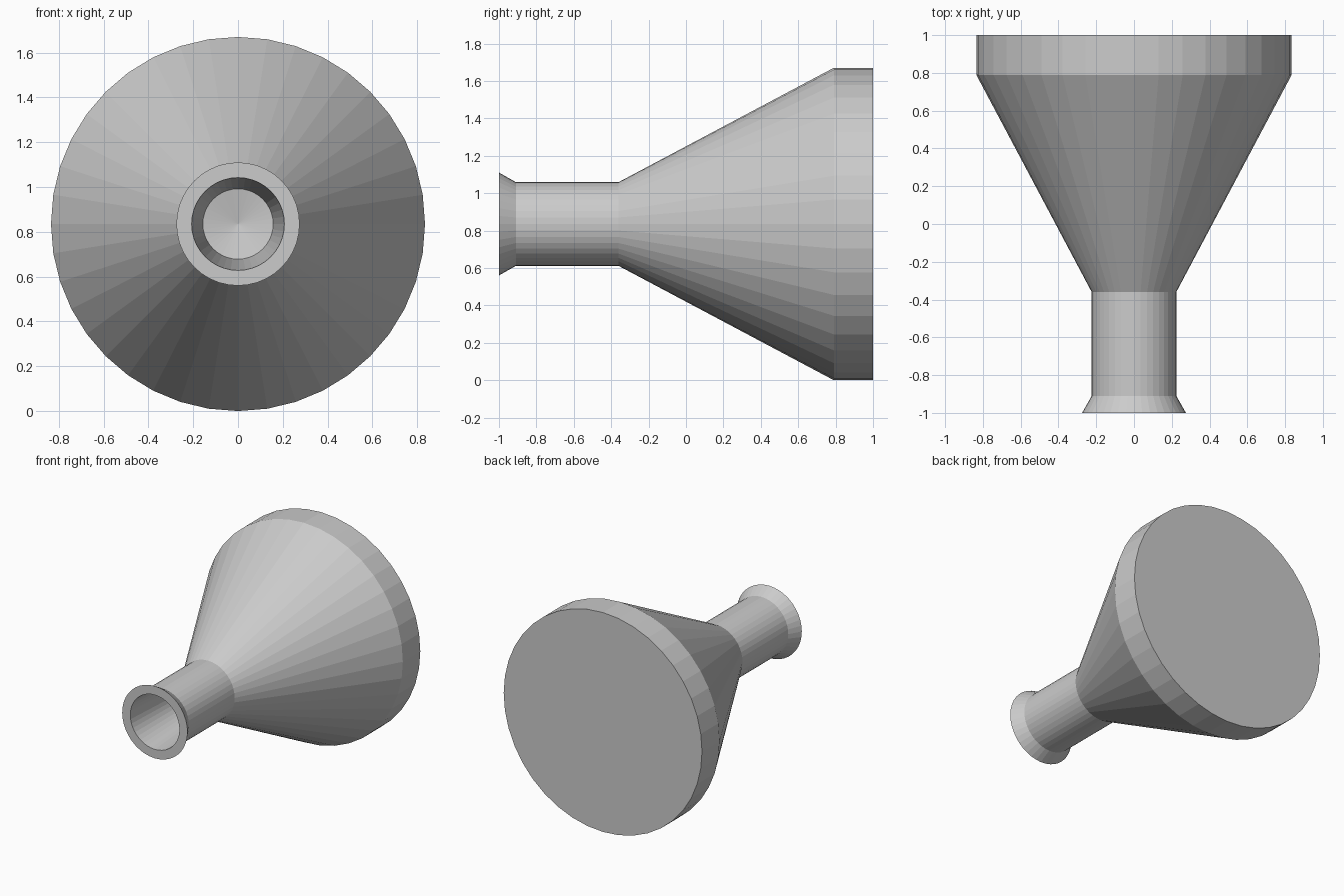
import bpy, bmesh, math

if "Cube" in bpy.data.objects:
    bpy.data.objects.remove(bpy.data.objects["Cube"])

SIDES = 40
CENTRE_Z = 0.835


def lathe(name, profile):
    """Revolve (y, radius) points about the horizontal y axis; radius 0 is a pole."""
    bm = bmesh.new()
    rings = []
    for y, r in profile:
        if r == 0:
            rings.append([bm.verts.new((0, y, 0))])
            continue
        angles = [2 * math.pi * i / SIDES for i in range(SIDES)]
        rings.append([bm.verts.new((r * math.cos(a), y, r * math.sin(a))) for a in angles])
    for a, b in zip(rings, rings[1:]):
        for i in range(SIDES):
            j = (i + 1) % SIDES
            if len(a) == 1:
                bm.faces.new((a[0], b[i], b[j]))
            elif len(b) == 1:
                bm.faces.new((a[i], b[0], a[j]))
            else:
                bm.faces.new((a[i], b[i], b[j], a[j]))
    bmesh.ops.recalc_face_normals(bm, faces=bm.faces)
    mesh = bpy.data.meshes.new(name)
    bm.to_mesh(mesh)
    bm.free()
    obj = bpy.data.objects.new(name, mesh)
    obj.location.z = CENTRE_Z
    bpy.context.collection.objects.link(obj)
    return obj


# Closed shell: blind tapered bore, flared lip, neck, cone, rim and flat back
lathe("funnel_body", [
    (-0.33, 0),
    (-0.36, 0.157),
    (-1.0, 0.207),
    (-1.0, 0.275),
    (-0.91, 0.224),
    (-0.36, 0.224),
    (0.79, 0.835),
    (1.0, 0.835),
    (1.0, 0),
])
